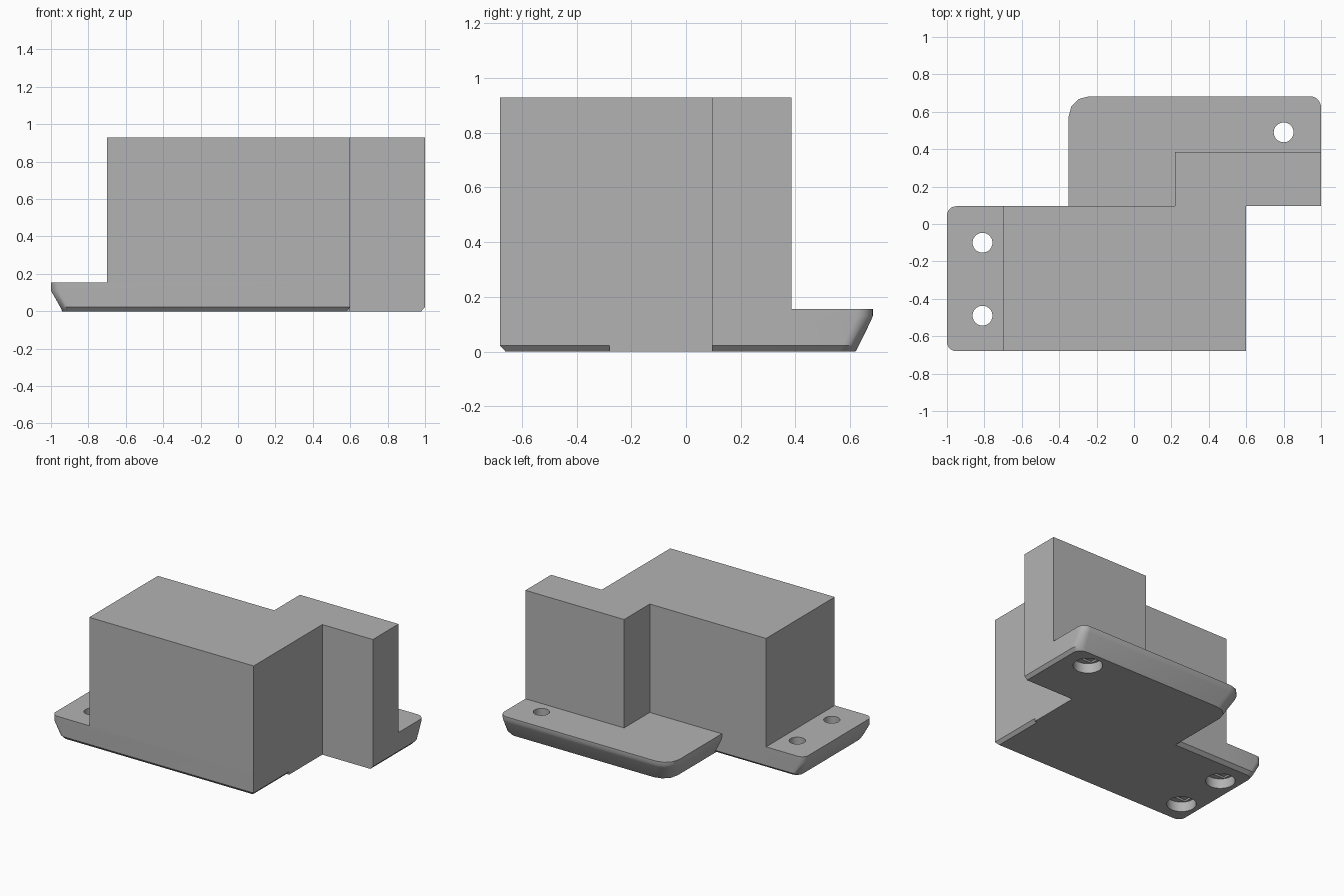
import bpy
import bmesh
from math import cos, sin, pi
from mathutils import Matrix

cube = bpy.data.objects.get("Cube")
if cube:
    bpy.data.objects.remove(cube, do_unlink=True)

grey = bpy.data.materials.new("plain grey")
grey.use_nodes = True
COLOUR = (0.45, 0.45, 0.45, 1)
grey.diffuse_color = COLOUR
grey.node_tree.nodes["Principled BSDF"].inputs["Base Color"].default_value = COLOUR


def make(name, bm):
    bmesh.ops.recalc_face_normals(bm, faces=bm.faces)
    mesh = bpy.data.meshes.new(name)
    bm.to_mesh(mesh)
    bm.free()
    mesh.materials.append(grey)
    obj = bpy.data.objects.new(name, mesh)
    bpy.context.collection.objects.link(obj)
    return obj


def box(name, x0, x1, y0, y1, z0, z1):
    bm = bmesh.new()
    bmesh.ops.create_cube(bm, size=1)
    bmesh.ops.scale(bm, vec=(x1 - x0, y1 - y0, z1 - z0), verts=bm.verts)
    bmesh.ops.translate(bm, vec=((x0 + x1) / 2, (y0 + y1) / 2, (z0 + z1) / 2), verts=bm.verts)
    return make(name, bm)


def cylinder(name, x, y, r, z0, z1):
    bm = bmesh.new()
    bmesh.ops.create_cone(bm, cap_ends=True, segments=40, radius1=r, radius2=r,
                          depth=z1 - z0, matrix=Matrix.Translation((x, y, (z0 + z1) / 2)))
    return make(name, bm)


def outline(x0, x1, y0, y1, corners):
    """Rectangle whose corners (radius, segments) run from front -x, anticlockwise."""
    pts = []
    spots = [(x0, y0, 1, 1), (x1, y0, -1, 1), (x1, y1, -1, -1), (x0, y1, 1, -1)]
    for i, ((x, y, sx, sy), (r, n)) in enumerate(zip(spots, corners)):
        for k in range(n + 1 if r else 1):
            a = pi + i * pi / 2 + (k * pi / 2 / n if r else 0)
            pts.append((x + sx * r + r * cos(a), y + sy * r + r * sin(a)) if r else (x, y))
    return pts


def plate(name, levels, corners):
    """Stack of outlines (z, x0, x1, y0, y1) skinned into a solid."""
    bm = bmesh.new()
    rings = [[bm.verts.new((x, y, z)) for x, y in outline(*bounds, corners)]
             for z, *bounds in levels]
    for low, high in zip(rings, rings[1:]):
        for i in range(len(low)):
            j = (i + 1) % len(low)
            bm.faces.new((low[i], low[j], high[j], high[i]))
    bm.faces.new(rings[0][::-1])
    bm.faces.new(rings[-1])
    return make(name, bm)


def combine(target, other, operation):
    mod = target.modifiers.new(operation.lower(), 'BOOLEAN')
    mod.operation = operation
    mod.solver = 'EXACT'
    mod.object = other
    bpy.context.view_layer.objects.active = target
    bpy.ops.object.modifier_apply(modifier=mod.name)
    bpy.data.objects.remove(other, do_unlink=True)


# Tall body: main block and offset rear block
body = box("bracket_body", -0.7, 0.6, -0.68, 0.095, 0.03, 0.93)
rear_block = box("rear_block", 0.22, 1, 0.095, 0.385, 0.03, 0.93)

# Flanged feet with tapered outer ends
side_foot = plate("side_foot", [
    (0, -0.94, 0.58, -0.66, 0.07),
    (0.022, -0.95, 0.6, -0.68, 0.095),
    (0.11, -1, 0.6, -0.68, 0.095),
    (0.155, -1, 0.6, -0.68, 0.095)],
    [(0.05, 8), (0, 0), (0, 0), (0.05, 8)])
rear_foot = plate("rear_foot", [
    (0, -0.29, 0.98, 0.095, 0.62),
    (0.022, -0.3, 1, 0.095, 0.632),
    (0.11, -0.345, 1, 0.095, 0.675),
    (0.13, -0.35, 1, 0.095, 0.683),
    (0.155, -0.35, 1, 0.095, 0.683)],
    [(0, 0), (0, 0), (0.06, 8), (0.11, 3)])

# Flush floor joining the two feet
floor = box("floor", -0.29, 0.6, -0.28, 0.2, 0, 0.03)
for part in (side_foot, rear_foot, rear_block, floor):
    combine(body, part, 'UNION')

# Screw holes with counterbores underneath and a stepped ceiling
for x, y in ((-0.81, -0.1), (-0.81, -0.49), (0.8, 0.49)):
    combine(body, cylinder("bore", x, y, 0.095, -0.1, 0.07), 'DIFFERENCE')
    combine(body, box("step", x - 0.075, x + 0.075, y - 0.053, y + 0.053, 0.05, 0.082), 'DIFFERENCE')
    combine(body, cylinder("hole", x, y, 0.053, -0.1, 0.3), 'DIFFERENCE')

# Keep edges crisp while smoothing the rounded corners
bpy.ops.object.select_all(action='DESELECT')
body.select_set(True)
bpy.context.view_layer.objects.active = body
bpy.ops.object.shade_smooth_by_angle(angle=pi / 6)
